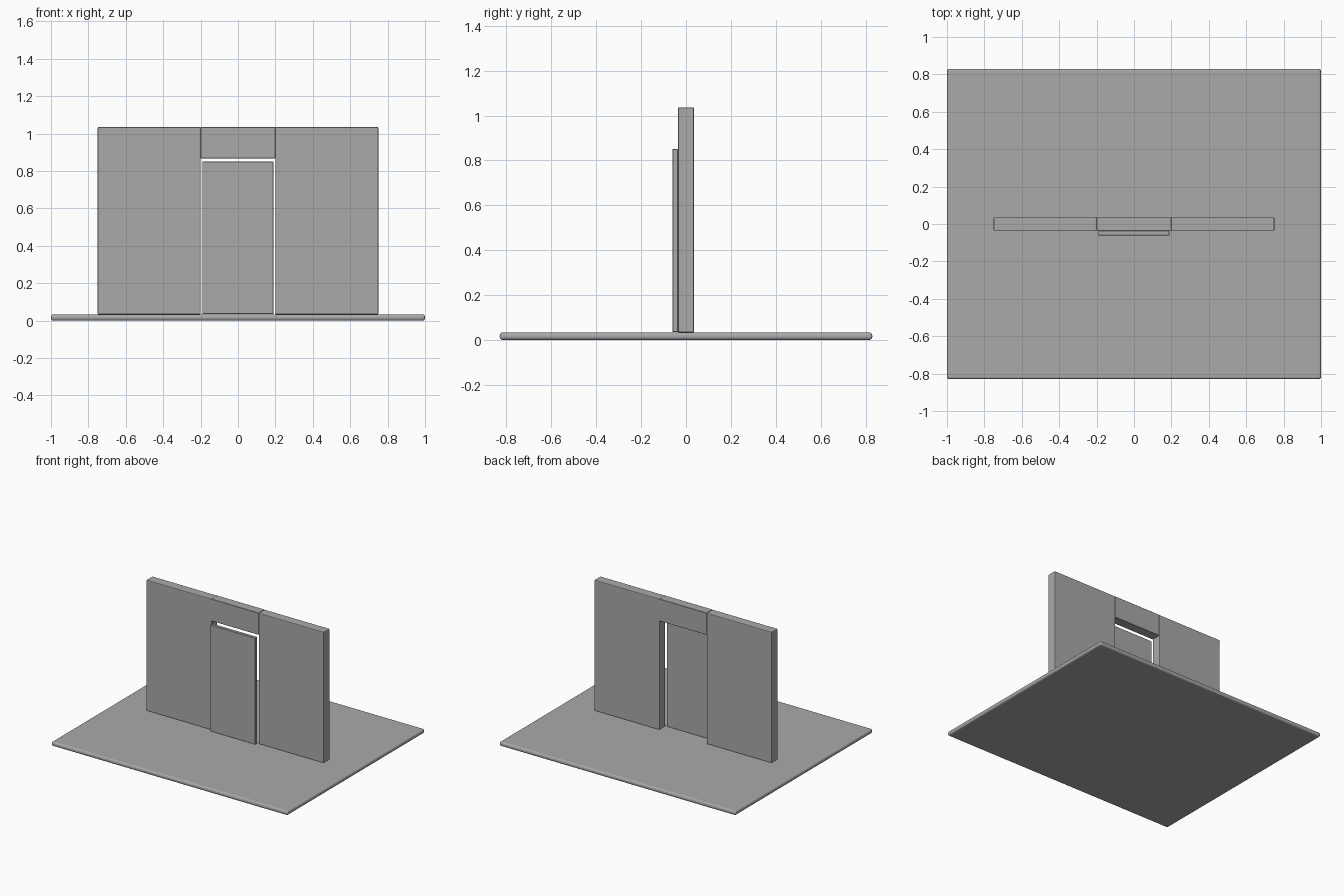
import bpy

if "Cube" in bpy.data.objects:
    bpy.data.objects.remove(bpy.data.objects["Cube"])

grey = bpy.data.materials.new("plain_grey")
grey.diffuse_color = (0.4, 0.4, 0.4, 1)
grey.use_nodes = True
grey.node_tree.nodes["Principled BSDF"].inputs["Base Color"].default_value = grey.diffuse_color


def box(name, lo, hi, bevel=0.0, segments=2):
    """Box between two corners, with optional rounded edges."""
    bpy.ops.mesh.primitive_cube_add(
        size=1, location=[(a + b) / 2 for a, b in zip(lo, hi)])
    ob = bpy.context.object
    ob.name = name
    ob.scale = [b - a for a, b in zip(lo, hi)]
    bpy.ops.object.transform_apply(location=False, rotation=False, scale=True)
    ob.data.materials.append(grey)
    if bevel:
        mod = ob.modifiers.new("rounded_edges", "BEVEL")
        mod.width = bevel
        mod.segments = segments
    return ob


FLOOR = 0.033   # top of the floor slab
TOP = 1.035     # top of the walls
HALF = 0.036    # half the wall thickness

# Floor slab with rounded rim
box("floor", (-1, -0.83, 0), (1, 0.83, FLOOR), 0.013, 3)

# Wall panels either side of the doorway
for side, x0, x1 in (("left", -0.75, -0.2), ("right", 0.2, 0.75)):
    box(side + "_wall", (x0, -HALF, FLOOR), (x1, HALF, TOP), 0.005)

# Lintel above the doorway
box("lintel", (-0.2, -HALF, 0.867), (0.2, HALF, TOP), 0.002, 1)

# Door leaf in front of the doorway
box("door", (-0.191, -0.061, FLOOR + 0.002), (0.189, -HALF, 0.85), 0.002, 1)
